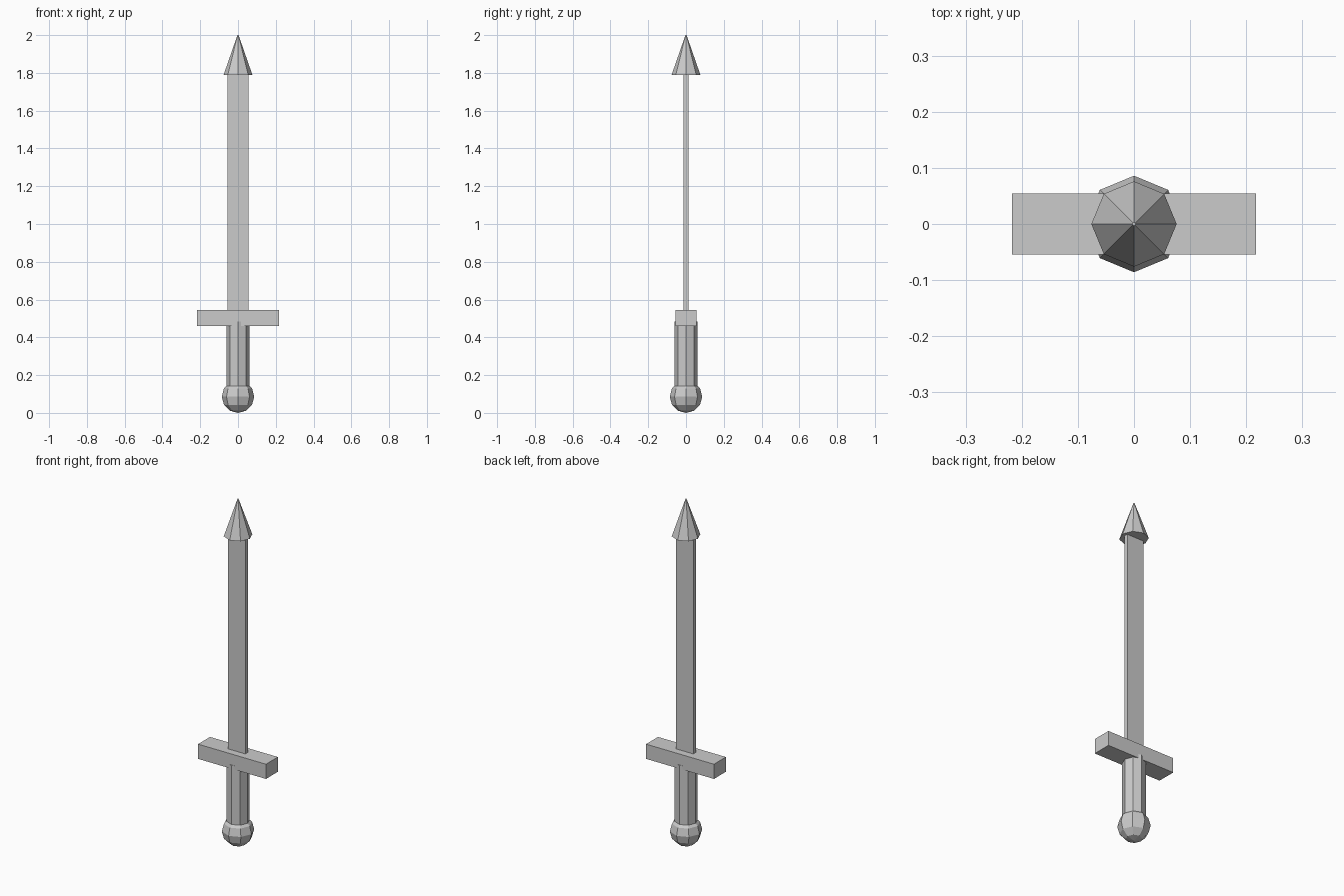
import bpy, bmesh
from mathutils import Matrix, Vector

if "Cube" in bpy.data.objects:
    bpy.data.objects.remove(bpy.data.objects["Cube"])


def make(name, op, z, **args):
    """Build one flat-shaded part from a bmesh primitive centred at height z."""
    bm = bmesh.new()
    op(bm, matrix=args.pop("matrix", Matrix.Translation((0, 0, z))), **args)
    mesh = bpy.data.meshes.new(name)
    bm.to_mesh(mesh)
    bm.free()
    obj = bpy.data.objects.new(name, mesh)
    bpy.context.collection.objects.link(obj)
    return obj


def box(name, width, depth, z0, z1):
    mid = (z0 + z1) / 2
    m = Matrix.Translation((0, 0, mid)) @ Matrix.Diagonal(Vector((width, depth, z1 - z0, 1)))
    return make(name, bmesh.ops.create_cube, mid, size=1, matrix=m)


def cone(name, r0, r1, z0, z1):
    return make(name, bmesh.ops.create_cone, (z0 + z1) / 2, cap_ends=True, cap_tris=False,
                segments=8, radius1=r0, radius2=r1, depth=z1 - z0)


# Round pommel resting on the ground
make("pommel", bmesh.ops.create_uvsphere, 0.086, u_segments=8, v_segments=6, radius=0.086)

# Octagonal grip, running up into the crossguard
cone("grip", 0.061, 0.061, 0.10, 0.483)

# Crossguard and flat blade
box("crossguard", 0.434, 0.109, 0.461, 0.546)
box("blade", 0.11, 0.024, 0.50, 1.80)

# Pointed tip
cone("blade_tip", 0.076, 0.003, 1.79, 2.0)
